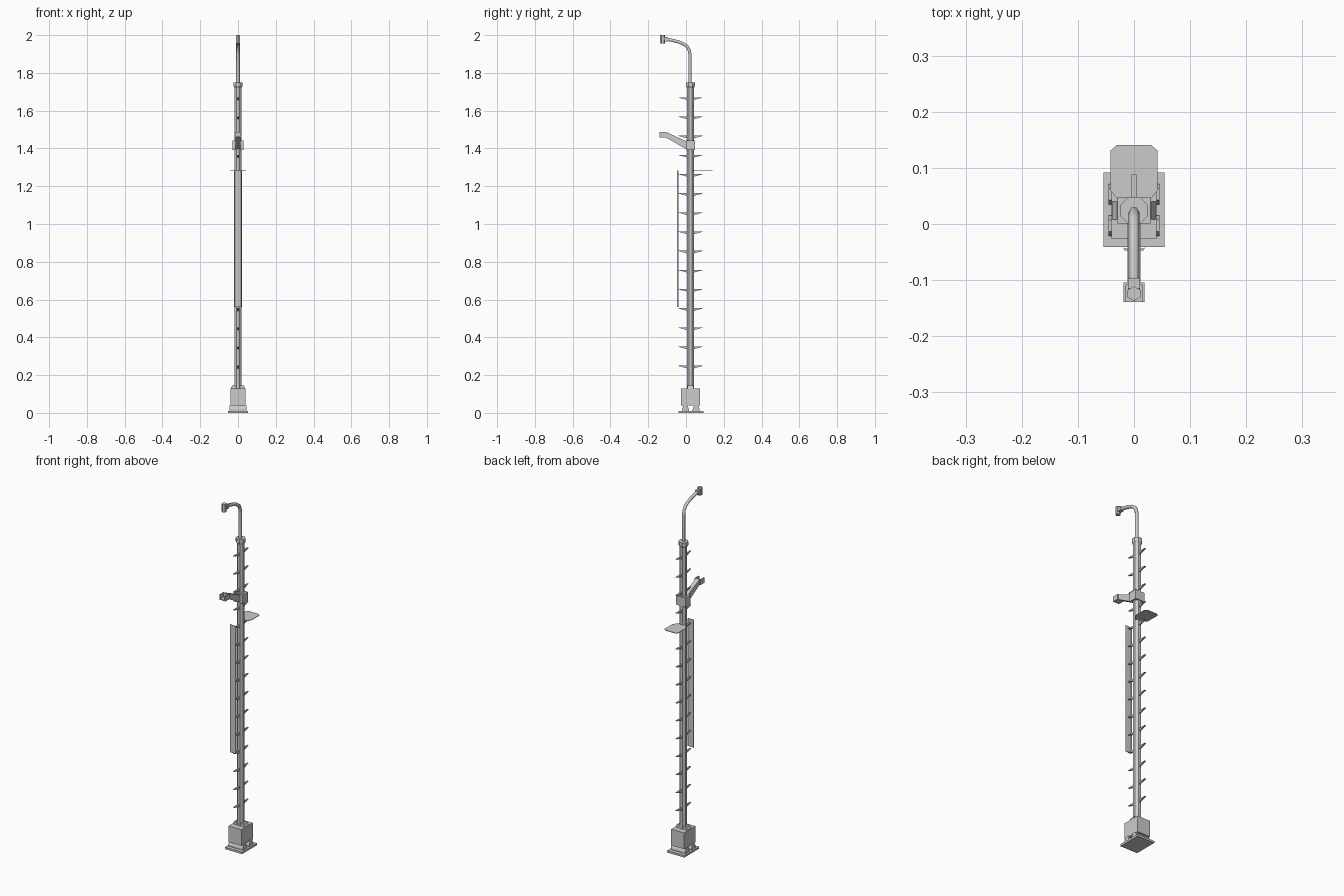
import bpy, bmesh, math
from mathutils import Vector

if "Cube" in bpy.data.objects:
    bpy.data.objects.remove(bpy.data.objects["Cube"])

PY = 0.024  # pole axis in y


def finish(name, bm):
    bmesh.ops.recalc_face_normals(bm, faces=bm.faces)
    me = bpy.data.meshes.new(name)
    bm.to_mesh(me)
    bm.free()
    ob = bpy.data.objects.new(name, me)
    bpy.context.collection.objects.link(ob)
    return ob


def prism(name, pts, offset):
    """Extrude a closed 3D outline along an offset vector."""
    bm = bmesh.new()
    f = bm.faces.new([bm.verts.new(p) for p in pts])
    r = bmesh.ops.extrude_face_region(bm, geom=[f])
    vs = [v for v in r["geom"] if isinstance(v, bmesh.types.BMVert)]
    bmesh.ops.translate(bm, verts=vs, vec=Vector(offset))
    return finish(name, bm)


def box(name, x0, x1, y0, y1, z0, z1):
    return prism(name, [(x0, y0, z0), (x1, y0, z0), (x1, y1, z0), (x0, y1, z0)], (0, 0, z1 - z0))


def side(name, yz, w):
    """Profile in the yz plane with half width w."""
    return prism(name, [(-w, y, z) for y, z in yz], (2 * w, 0, 0))


def post(name, rings, y, sides):
    """Stack of regular polygon rings given as (radius, z)."""
    bm = bmesh.new()
    loops = []
    for r, z in rings:
        loops.append([bm.verts.new((r * math.cos((k + .5) * math.tau / sides),
                                    y + r * math.sin((k + .5) * math.tau / sides), z)) for k in range(sides)])
    for a, b in zip(loops, loops[1:]):
        for k in range(sides):
            bm.faces.new((a[k], a[(k + 1) % sides], b[(k + 1) % sides], b[k]))
    bm.faces.new(loops[0])
    bm.faces.new(loops[-1])
    return finish(name, bm)


# base plate, trapezoid rails and footing block
box("base_plate", -.054, .054, -.041, .092, 0, .011)
for n, yc in (("front", -.003), ("back", .053)):
    side("base_rail_" + n, [(yc - .018, .011), (yc + .018, .011), (yc + .018, .02),
                            (yc + .010, .04), (yc - .010, .04), (yc - .018, .02)], .045)
box("footing_block", -.04, .04, -.027, .075, .038, .129)
prism("footing_ridge", [(-.038, .008, .129), (.038, .008, .129), (.03, .008, .145), (-.03, .008, .145)],
      (0, .032, 0))

# octagonal pole with flared cap
post("pole", [(.0205, .12), (.0205, 1.72), (.026, 1.73), (.026, 1.75)], PY, 8)

# climbing spikes on both sides of the pole
for i in range(15):
    z = .25 + .1015 * i
    side(f"climbing_rung_{i + 1}", [(-.04, z), (-.04, z - .002), (.004, z - .014), (.044, z - .014),
                                    (.088, z - .002), (.088, z)], .0045)

# long front panel with folded edges
prism("front_panel", [(-.02, -.041, .56), (-.017, -.047, .56), (.017, -.047, .56), (.02, -.041, .56),
                      (.017, -.044, .56), (-.017, -.044, .56)], (0, 0, .722))

# rear standing platform
prism("platform", [(-.018, .03, 1.28), (.018, .03, 1.28), (.042, .06, 1.28), (.042, .131, 1.28),
                   (.03, .141, 1.28), (-.03, .141, 1.28), (-.042, .131, 1.28), (-.042, .06, 1.28)], (0, 0, .003))

# collar, tapered bracket arm and its forked end
box("bracket_collar", -.029, .029, .001, .047, 1.392, 1.443)
side("bracket_arm", [(.004, 1.395), (.004, 1.437), (-.105, 1.487), (-.105, 1.457)], .012)
box("bracket_end_floor", -.019, .019, -.139, -.105, 1.457, 1.463)
box("bracket_end_back", -.019, .019, -.109, -.104, 1.457, 1.487)
for s, n in ((-1, "left"), (1, "right")):
    x = sorted((s * .014, s * .019))
    box("bracket_end_" + n, x[0], x[1], -.139, -.105, 1.457, 1.487)

# bent tube at the top
cu = bpy.data.curves.new("top_arm", "CURVE")
cu.dimensions = "3D"
cu.bevel_depth = .0095
cu.bevel_resolution = 1
cu.use_fill_caps = True
path = [(.021, 1.74), (.021, 1.895), (.017, 1.92), (.006, 1.94), (-.014, 1.954),
        (-.042, 1.965), (-.08, 1.974), (-.118, 1.981)]
sp = cu.splines.new("POLY")
sp.points.add(len(path) - 1)
for p, (y, z) in zip(sp.points, path):
    p.co = (0, y, z, 1)
arm = bpy.data.objects.new("top_arm", cu)
bpy.context.collection.objects.link(arm)

# hexagonal end fitting and sleeve
post("arm_end_fitting", [(.013, 1.955), (.013, 2.0)], -.124, 6)
box("arm_end_sleeve", -.011, .011, -.115, -.096, 1.966, 1.99)
